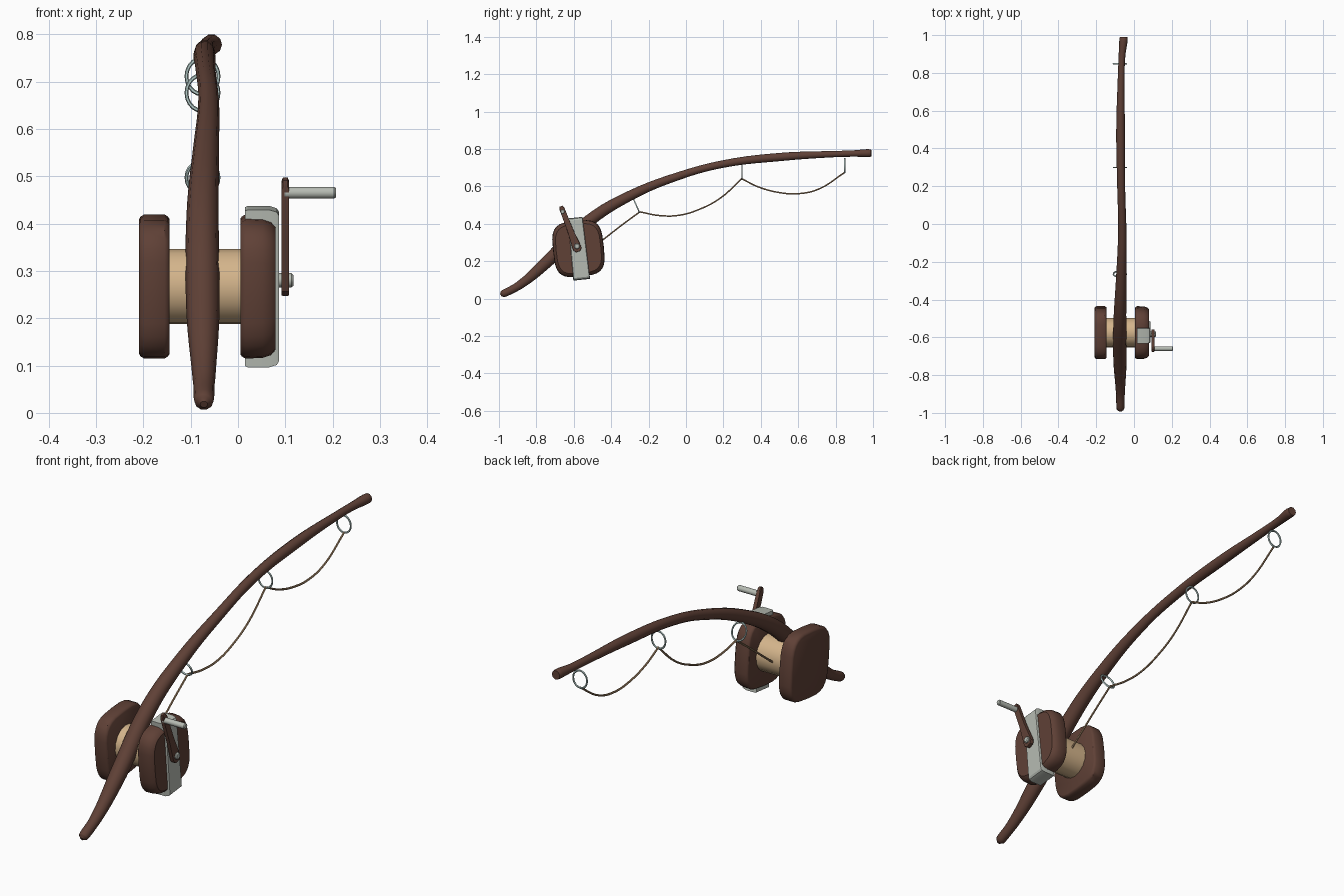
import bpy, bmesh, math
from mathutils import Vector, Matrix

if "Cube" in bpy.data.objects:
    bpy.data.objects.remove(bpy.data.objects["Cube"])


def material(name, rgb):
    m = bpy.data.materials.new(name)
    m.diffuse_color = (*rgb, 1)
    m.use_nodes = True
    m.node_tree.nodes["Principled BSDF"].inputs["Base Color"].default_value = m.diffuse_color
    return m


WOOD = material("dark wood", (0.115, 0.052, 0.037))
THREAD = material("pale thread", (0.66, 0.46, 0.26))
METAL = material("grey metal", (0.47, 0.50, 0.45))
GUIDE = material("blue grey metal", (0.48, 0.62, 0.60))
LINE = material("tan line", (0.42, 0.27, 0.15))

HUB = Vector((0, -0.575, 0.267))
TILT = math.radians(6)


def finish(obj, mat, angle=35):
    obj.data.materials.clear()
    obj.data.materials.append(mat)
    bpy.ops.object.select_all(action='DESELECT')
    obj.select_set(True)
    bpy.context.view_layer.objects.active = obj
    bpy.ops.object.shade_smooth_by_angle(angle=math.radians(angle))
    return obj


def tube(name, points, mat, sides=3):
    """Smooth tube through (x, y, z, radius) points."""
    cu = bpy.data.curves.new(name, 'CURVE')
    cu.dimensions = '3D'
    cu.bevel_depth = 1
    cu.bevel_resolution = sides
    cu.use_fill_caps = True
    cu.resolution_u = 5
    sp = cu.splines.new('BEZIER')
    sp.bezier_points.add(len(points) - 1)
    sp.radius_interpolation = 'CARDINAL'
    for bp, (x, y, z, r) in zip(sp.bezier_points, points):
        bp.co = (x, y, z)
        bp.radius = r
        bp.handle_left_type = bp.handle_right_type = 'AUTO'
    obj = bpy.data.objects.new(name, cu)
    bpy.context.collection.objects.link(obj)
    bpy.ops.object.select_all(action='DESELECT')
    obj.select_set(True)
    bpy.context.view_layer.objects.active = obj
    bpy.ops.object.convert(target='MESH')
    return finish(bpy.context.object, mat, 50)


def loft_x(name, outline, sections, origin, mat, tilt=0.0, angle=35):
    """Loft a (y, z) outline along x; sections are (x, inset scale)."""
    bm = bmesh.new()
    rings = [[bm.verts.new((x, y * s, z * s)) for y, z in outline] for x, s in sections]
    n = len(outline)
    for a, b in zip(rings, rings[1:]):
        for i in range(n):
            j = (i + 1) % n
            bm.faces.new((a[i], a[j], b[j], b[i]))
    bm.faces.new(rings[0][::-1])
    bm.faces.new(rings[-1])
    bmesh.ops.recalc_face_normals(bm, faces=bm.faces)
    bm.transform(Matrix.Translation(origin) @ Matrix.Rotation(tilt, 4, 'X'))
    me = bpy.data.meshes.new(name)
    bm.to_mesh(me)
    bm.free()
    obj = bpy.data.objects.new(name, me)
    bpy.context.collection.objects.link(obj)
    return finish(obj, mat, angle)


def squircle(a, b, power, n):
    pts = []
    for i in range(n):
        t = 2 * math.pi * i / n
        c, s = math.cos(t), math.sin(t)
        pts.append((a * math.copysign(abs(c) ** (2 / power), c),
                    b * math.copysign(abs(s) ** (2 / power), s)))
    return pts


# Bent wooden pole, thick around the reel and knobbed at the tip
tube("pole", [
    (-0.072, -0.990, 0.018, 0.008), (-0.072, -0.980, 0.024, 0.020),
    (-0.072, -0.89, 0.072, 0.024), (-0.074, -0.73, 0.21, 0.035),
    (-0.075, -0.52, 0.415, 0.034), (-0.068, -0.30, 0.55, 0.028),
    (-0.062, -0.035, 0.657, 0.022), (-0.068, 0.20, 0.72, 0.021),
    (-0.071, 0.50, 0.757, 0.023), (-0.068, 0.77, 0.772, 0.018),
    (-0.063, 0.90, 0.776, 0.018), (-0.056, 0.97, 0.778, 0.022),
    (-0.055, 0.990, 0.778, 0.020)], WOOD)

# Spool of thread between two rounded square end plates
loft_x("spool", squircle(0.078, 0.080, 2, 16), [(-0.15, 1), (0.01, 1)], HUB, THREAD, TILT)
plate = squircle(0.136, 0.149, 3.6, 28)
loft_x("left_plate", plate,
       [(-0.209, 0.93), (-0.206, 0.97), (-0.198, 1), (-0.155, 1), (-0.148, 0.97), (-0.145, 0.94)],
       HUB, WOOD, TILT)
loft_x("right_plate", plate,
       [(0.005, 0.94), (0.008, 0.97), (0.016, 1), (0.052, 0.99), (0.070, 0.95), (0.079, 0.88)],
       HUB, WOOD, TILT)

# Metal strap wrapped over the right plate
strap = [(-0.045, -0.167), (0.045, -0.167), (0.040, 0.167), (-0.040, 0.167)]
loft_x("strap", strap, [(0.015, 0.985), (0.020, 1), (0.066, 1), (0.082, 0.97), (0.087, 0.92)],
       HUB, METAL, TILT, 20)

# Crank arm, axle pin and grip
arm = [(-0.012, -0.022), (0.012, -0.022), (0.023, -0.008), (0.023, 0.012), (0.016, 0.10),
       (0.014, 0.225), (0.008, 0.238), (-0.008, 0.238), (-0.014, 0.225), (-0.016, 0.10),
       (-0.023, 0.012), (-0.023, -0.008)]
loft_x("crank_arm", arm, [(0.092, 0.97), (0.095, 1), (0.105, 1), (0.108, 0.97)],
       Vector((0, -0.583, 0.272)), WOOD, math.radians(21))
pin = squircle(1, 1, 2, 12)
for name, x0, x1, r, y, z in (("axle_pin", 0.07, 0.117, 0.015, -0.583, 0.28),
                              ("crank_grip", 0.098, 0.207, 0.0125, -0.660, 0.465)):
    loft_x(name, [(a * r, b * r) for a, b in pin],
           [(x0, 1), (x1 - 0.004, 1), (x1, 0.75)], Vector((0, y, z)), METAL)

# Ring guides hanging under the pole
for i, (y, z, lean) in enumerate(((-0.265, 0.497, 24), (0.299, 0.676, 0), (0.848, 0.711, 0))):
    bpy.ops.mesh.primitive_torus_add(
        major_radius=0.034, minor_radius=0.004, major_segments=20, minor_segments=6,
        location=(-0.075, y, z), rotation=(math.radians(90 + lean), 0, 0))
    ring = bpy.context.object
    ring.name = f"guide_ring_{i + 1}"
    ring.scale = (1, 1.12, 1)
    finish(ring, GUIDE, 60)

# Slack line from the spool through the guides
spans = (
    ((-0.53, 0.25), (-0.44, 0.318), (-0.35, 0.388), (-0.247, 0.464)),
    ((-0.247, 0.464), (-0.14, 0.444), (-0.035, 0.446), (0.07, 0.477), (0.18, 0.535), (0.298, 0.641)),
    ((0.298, 0.641), (0.39, 0.596), (0.50, 0.567), (0.60, 0.561), (0.71, 0.586), (0.847, 0.674)),
)
for i, span in enumerate(spans):
    tube(f"line_{i + 1}", [(-0.073, y, z, 0.0045) for y, z in span], LINE, 1)
